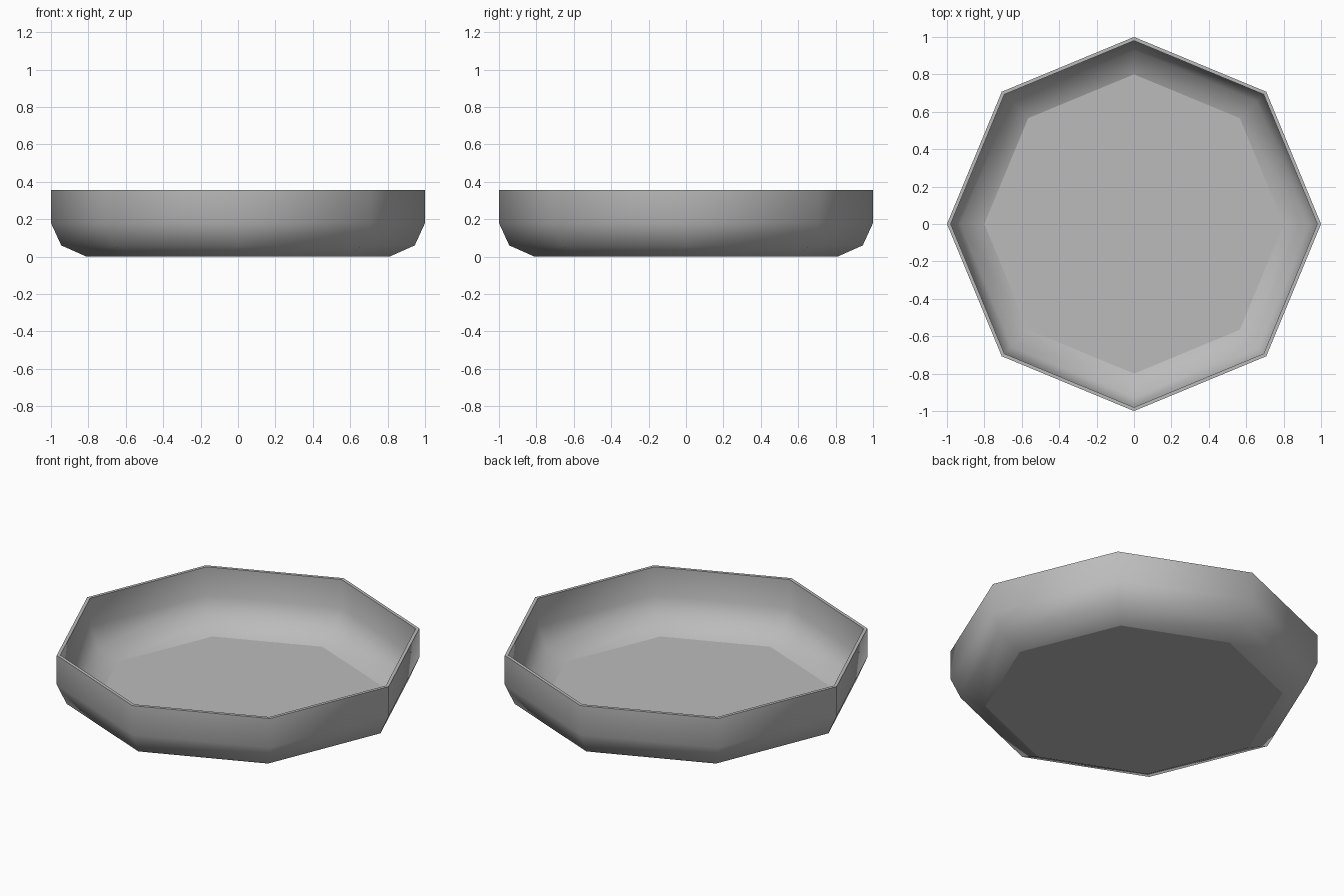
import bpy
import bmesh
import math

SIDES = 8

cube = bpy.data.objects.get("Cube")
if cube:
    bpy.data.objects.remove(cube, do_unlink=True)

# Plain grey surface
grey = bpy.data.materials.new("plain_grey")
grey.use_nodes = True
colour = (0.5, 0.5, 0.5, 1)
grey.diffuse_color = colour
grey.node_tree.nodes["Principled BSDF"].inputs["Base Color"].default_value = colour

# Wall profile (radius, height), from the underside over the rim to the floor
profile = [(0.81, 0), (0.945, 0.06), (1, 0.18), (1, 0.355),
           (0.98, 0.355), (0.98, 0.185), (0.928, 0.075), (0.80, 0.02)]

bm = bmesh.new()


def ring(radius, height):
    angles = [math.tau * i / SIDES for i in range(SIDES)]
    return [bm.verts.new((radius * math.cos(a), radius * math.sin(a), height))
            for a in angles]


# Wall bands between neighbouring rings
rings = [ring(r, z) for r, z in profile]
for low, high in zip(rings, rings[1:]):
    for i in range(SIDES):
        j = (i + 1) % SIDES
        bm.faces.new((low[i], low[j], high[j], high[i]))

# Flat underside and inner floor
caps = [bm.faces.new(rings[0][::-1]), bm.faces.new(rings[-1])]
bm.normal_update()

mesh = bpy.data.meshes.new("dish")
cap_edges = [edge for cap in caps for edge in cap.edges]
bm.edges.index_update()
sharp_indices = [edge.index for edge in cap_edges]
bm.to_mesh(mesh)
bm.free()
mesh.materials.append(grey)

dish = bpy.data.objects.new("dish", mesh)
bpy.context.collection.objects.link(dish)
bpy.ops.object.select_all(action="DESELECT")
dish.select_set(True)
bpy.context.view_layer.objects.active = dish

# Rounded wall, crisp rim and crisp floor edges
bpy.ops.object.shade_smooth_by_angle(angle=math.radians(60))
for index in sharp_indices:
    mesh.edges[index].use_edge_sharp = True
